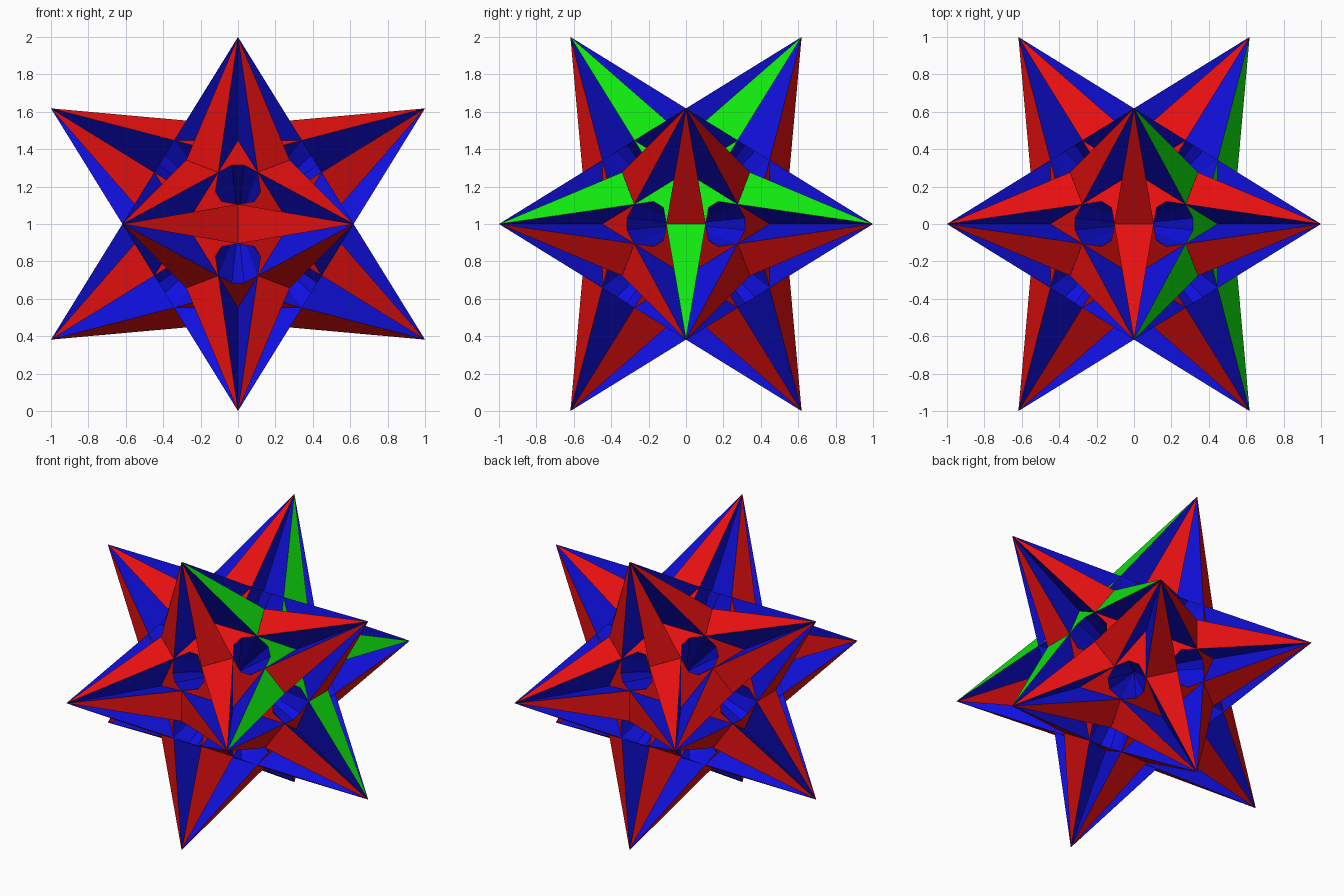
import bpy, bmesh
from math import sin, cos, tan, radians, sqrt
from mathutils import Vector, Matrix

cube = bpy.data.objects.get("Cube")
if cube:
    bpy.data.objects.remove(cube, do_unlink=True)


def material(name, rgb):
    m = bpy.data.materials.new(name)
    m.diffuse_color = (*rgb, 1)
    m.use_nodes = True
    m.node_tree.nodes["Principled BSDF"].inputs["Base Color"].default_value = (*rgb, 1)
    return m


RED = material("red", (0.8, 0.005, 0.005))
BLUE = material("blue", (0.005, 0.005, 0.75))
GREEN = material("green", (0.005, 0.8, 0.005))

# Main proportions, following the twelve corners of an icosahedron
PHI = (1 + sqrt(5)) / 2
TIP = sqrt(1 + 1 / PHI ** 2)          # centre to spike tip
PLANE = TIP / sqrt(5)                 # centre to star plate
TIP_R = 2 * PLANE                     # plate centre to star point
WAIST = 0.325                         # plate centre to arm root
WAIST_HALF = WAIST * tan(radians(18))
NOTCH = 0.25                          # plate centre to flat end of notch


def polar(radius, degrees, z=PLANE):
    a = radians(degrees)
    return Vector((radius * cos(a), radius * sin(a), z))


def turned(x, y, degrees):
    a = radians(degrees)
    return Vector((x * cos(a) - y * sin(a), x * sin(a) + y * cos(a), PLANE))


def notch_corner():
    # Continue the arm edge past its root until it meets the notch end
    p, w = Vector((TIP_R, 0)), Vector((WAIST, WAIST_HALF))
    along = Vector((cos(radians(36)), sin(radians(36))))
    t = (NOTCH - p.dot(along)) / (w - p).dot(along)
    return p + (w - p) * t


def make_mesh(name, faces, mat):
    """faces: list of (points, direction that the face should look towards)"""
    bm = bmesh.new()
    for pts, toward in faces:
        f = bm.faces.new([bm.verts.new(p) for p in pts])
        f.normal_update()
        if f.normal.dot(toward) < 0:
            f.normal_flip()
    bmesh.ops.remove_doubles(bm, verts=bm.verts, dist=1e-5)
    me = bpy.data.meshes.new(name)
    bm.to_mesh(me)
    bm.free()
    me.materials.append(mat)
    return me


# One sector of 72 degrees, repeated five times around the spike axis
UP = Vector((0, 0, 1))
ORIGIN = Vector((0, 0, 0))
apex = Vector((0, 0, TIP))
centre = Vector((0, 0, PLANE))
u = notch_corner()
plate, fins, walls = [], [], []
for k in range(5):
    ang = 72 * k
    point = polar(TIP_R, ang)
    w0 = turned(WAIST, -WAIST_HALF, ang)
    w1 = turned(WAIST, WAIST_HALF, ang)
    w2 = turned(WAIST, -WAIST_HALF, ang + 72)
    u1 = turned(u.x, u.y, ang)
    u2 = turned(u.x, -u.y, ang + 72)
    groove = polar(1, ang + 36, 0)
    # star arm and the wedge at the bottom of the groove
    plate.append(([point, w0, w1], UP))
    plate.append(([centre, w1, u1, u2, w2], UP))
    # groove sides running up to the spike tip
    for w in (w1, w2):
        fins.append(([apex, centre, w], groove - w.normalized() * 0.5))
    # walls of the pit, narrowing to the middle of the body
    pit_axis = polar(WAIST / cos(radians(36)), ang + 36)
    for a, b in ((w1, u1), (u1, u2), (u2, w2)):
        walls.append(([a, b, ORIGIN], pit_axis))

plate_red = make_mesh("star_plate", plate, RED)
plate_green = make_mesh("green_star_plate", plate, GREEN)
fin_mesh = make_mesh("spike_groove", fins, BLUE)
wall_mesh = make_mesh("pit_walls", walls, BLUE)

# The twelve spike tips
tips = []
for a in (1, -1):
    for b in (1, -1):
        s, l = a / PHI, b
        tips += [Vector((0, s, l)), Vector((l, 0, s)), Vector((s, l, 0))]

for i, t in enumerate(tips):
    z = t.normalized()
    near = min((p for p in tips if p is not t), key=lambda p: (p - t).length)
    x = (near - z * near.dot(z)).normalized()
    y = z.cross(x)
    place = Matrix.Translation((0, 0, 1)) @ Matrix((x, y, z)).transposed().to_4x4()
    green = t.x > 0.9 and t.z > 0.5
    parts = (("star_plate", plate_green if green else plate_red),
             ("spike_groove", fin_mesh), ("pit_walls", wall_mesh))
    for name, me in parts:
        ob = bpy.data.objects.new(f"{name}_{i + 1}", me)
        ob.matrix_world = place
        bpy.context.collection.objects.link(ob)
